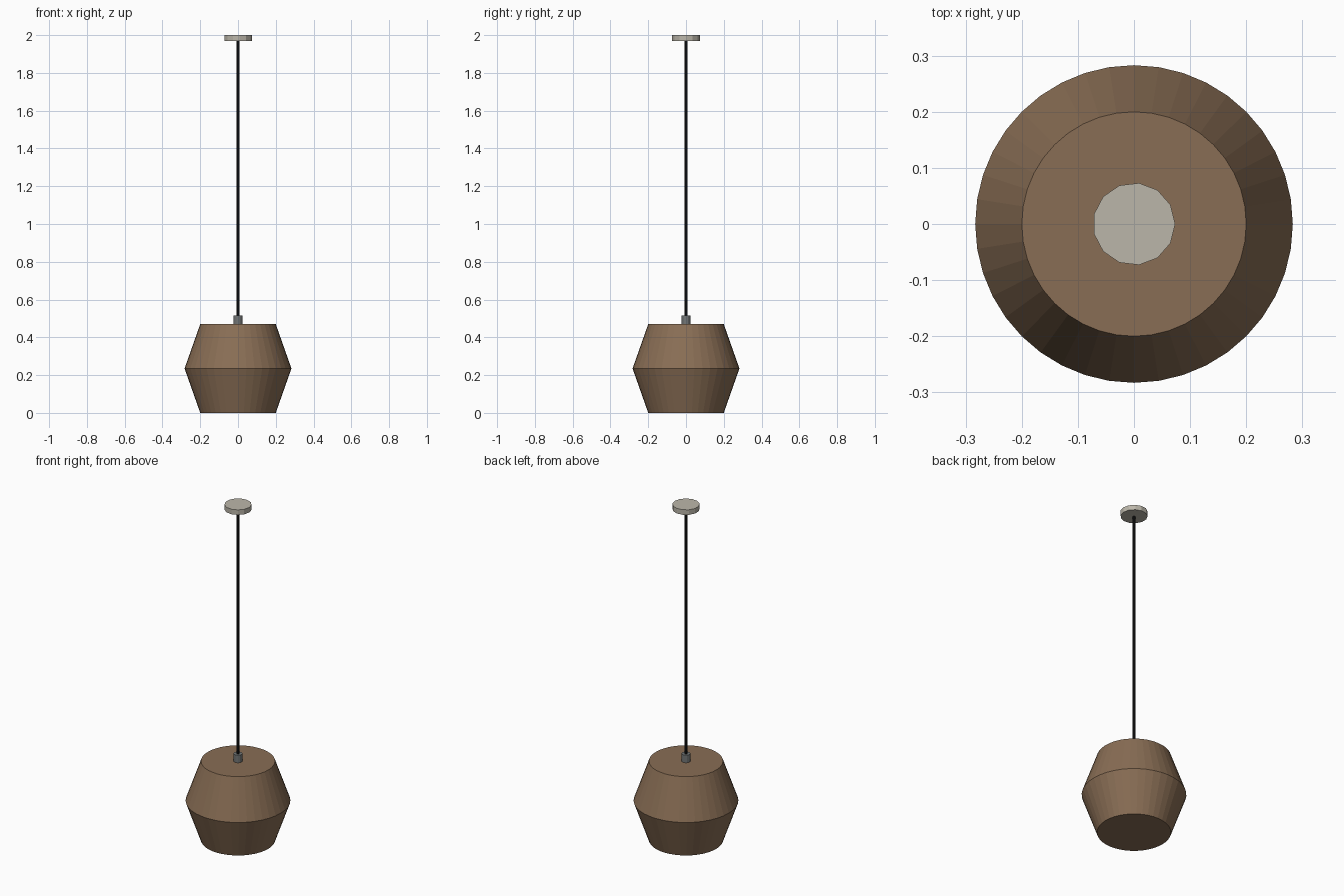
import bpy
import bmesh
from math import cos, sin, tau

if "Cube" in bpy.data.objects:
    bpy.data.objects.remove(bpy.data.objects["Cube"])


def material(name, rgb):
    mat = bpy.data.materials.new(name)
    mat.diffuse_color = (*rgb, 1)
    mat.use_nodes = True
    mat.node_tree.nodes["Principled BSDF"].inputs["Base Color"].default_value = mat.diffuse_color
    return mat


def lathe(name, profile, sides, mat):
    """Closed solid from (radius, z) rings listed bottom to top, flat shaded."""
    bm = bmesh.new()
    rings = [[bm.verts.new((r * cos(tau * i / sides), r * sin(tau * i / sides), z))
              for i in range(sides)] for r, z in profile]
    for low, high in zip(rings, rings[1:]):
        for i in range(sides):
            j = (i + 1) % sides
            bm.faces.new((low[i], low[j], high[j], high[i]))
    bm.faces.new(rings[0][::-1])
    bm.faces.new(rings[-1])
    mesh = bpy.data.meshes.new(name)
    bm.to_mesh(mesh)
    bm.free()
    mesh.materials.append(mat)
    obj = bpy.data.objects.new(name, mesh)
    bpy.context.collection.objects.link(obj)
    return obj


wood = material("brown_wood", (0.25, 0.155, 0.09))
cream = material("warm_grey", (0.50, 0.47, 0.40))
steel = material("steel", (0.17, 0.18, 0.18))
black = material("black_cord", (0.01, 0.01, 0.01))

# Double-tapered shade
lathe("shade", [(0.20, 0), (0.283, 0.235), (0.20, 0.47)], 40, wood)
# Cord holder on top of the shade
lathe("cord_holder", [(0.024, 0.465), (0.024, 0.515)], 13, steel)
# Hanging cord
lathe("cord", [(0.007, 0.51), (0.007, 1.975)], 8, black)
# Ceiling canopy
lathe("ceiling_canopy", [(0.0735, 1.97), (0.0735, 2.0)], 13, cream)
